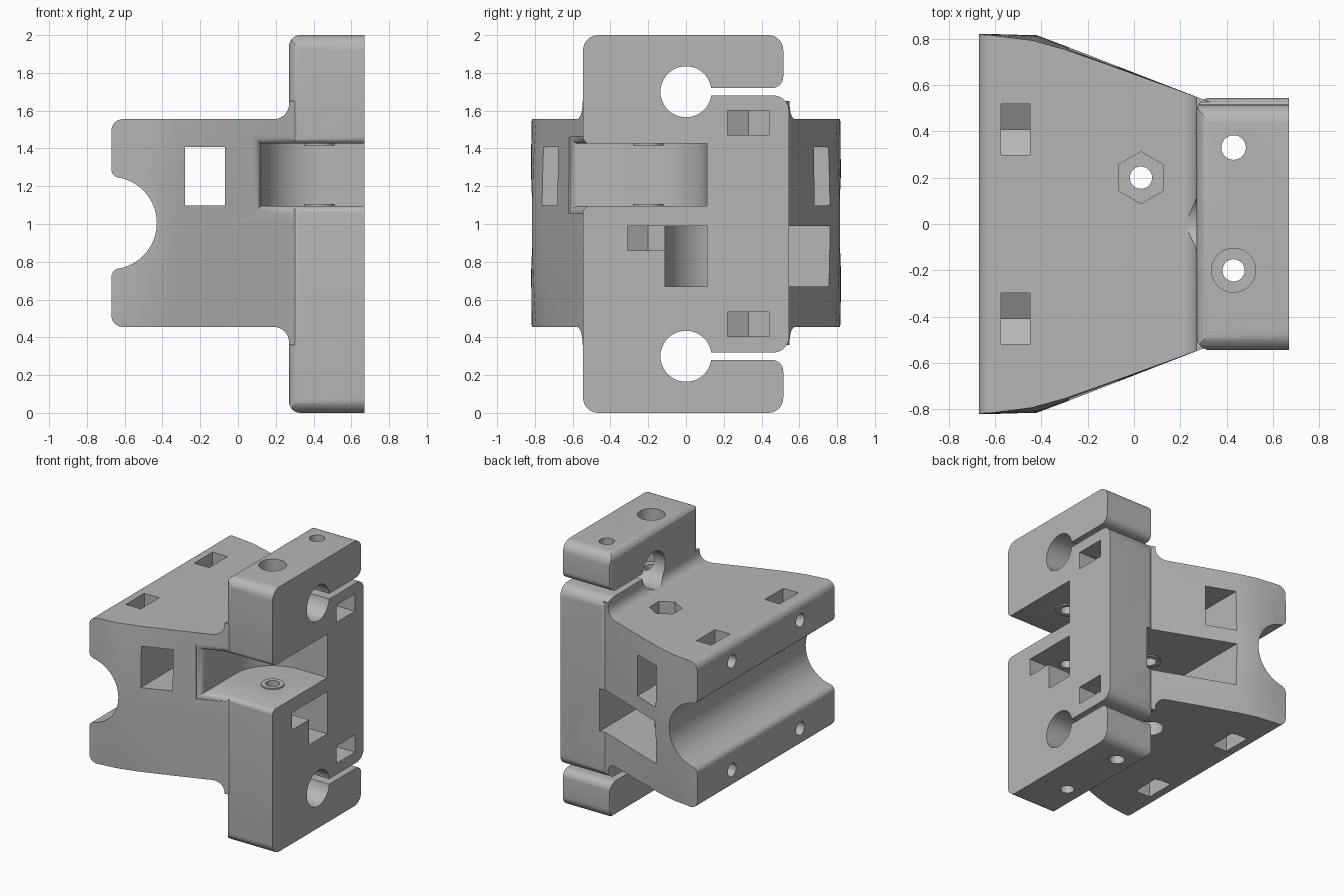
import bpy
import bmesh
from math import cos, sin, pi, radians
from mathutils import Vector

if "Cube" in bpy.data.objects:
    bpy.data.objects.remove(bpy.data.objects["Cube"], do_unlink=True)

grey = bpy.data.materials.new("light grey plastic")
grey.use_nodes = True
grey.diffuse_color = (0.47, 0.47, 0.47, 1)
grey.node_tree.nodes["Principled BSDF"].inputs["Base Color"].default_value = (0.47, 0.47, 0.47, 1)


# Helpers
def loft(name, rings):
    """Solid through equal-sized rings of 3D points."""
    bm = bmesh.new()
    loops = [[bm.verts.new(p) for p in ring] for ring in rings]
    n = len(loops[0])
    for a, b in zip(loops, loops[1:]):
        for i in range(n):
            j = (i + 1) % n
            bm.faces.new((a[i], a[j], b[j], b[i]))
    bm.faces.new(loops[0])
    bm.faces.new(loops[-1])
    bmesh.ops.recalc_face_normals(bm, faces=bm.faces)
    mesh = bpy.data.meshes.new(name)
    bm.to_mesh(mesh)
    bm.free()
    mesh.materials.append(grey)
    ob = bpy.data.objects.new(name, mesh)
    bpy.context.collection.objects.link(ob)
    return ob


def prism(name, pts, axis, a, b):
    """Extrude a 2D outline along an axis from a to b."""
    place = {"x": lambda p, t: (t, p[0], p[1]),
             "y": lambda p, t: (p[0], t, p[1]),
             "z": lambda p, t: (p[0], p[1], t)}[axis]
    return loft(name, [[place(p, t) for p in pts] for t in (a, b)])


def arc(cx, cy, r, start, end, n=24):
    return [(cx + r * cos(radians(start + (end - start) * i / n)),
             cy + r * sin(radians(start + (end - start) * i / n))) for i in range(n + 1)]


def circle(cx, cy, r, n=48):
    return arc(cx, cy, r, 0, 360, n)[:-1]


def rounded(corners, n=8):
    """Outline from (u, v, radius) corners."""
    out = []
    for i, (u, v, r) in enumerate(corners):
        p = Vector((u, v))
        if r == 0:
            out.append((u, v))
            continue
        d1 = (Vector(corners[i - 1][:2]) - p).normalized()
        d2 = (Vector(corners[(i + 1) % len(corners)][:2]) - p).normalized()
        half = d1.angle(d2) / 2
        bis = (d1 + d2).normalized()
        centre = p + bis * (r / sin(half))
        sweep = pi / 2 - half
        side = Vector((-bis.y, bis.x))
        if side.dot(d1) < 0:
            side = -side
        for k in range(n + 1):
            t = sweep * (1 - 2 * k / n)
            q = centre - bis * (r * cos(t)) + side * (r * sin(t))
            out.append((q.x, q.y))
    return out


def combine(target, tool, operation):
    mod = target.modifiers.new("join", "BOOLEAN")
    mod.operation, mod.object, mod.solver = operation, tool, "EXACT"
    graph = bpy.context.evaluated_depsgraph_get()
    mesh = bpy.data.meshes.new_from_object(target.evaluated_get(graph))
    target.modifiers.clear()
    target.data = mesh
    bpy.data.objects.remove(tool, do_unlink=True)


def cut(pts, axis, a, b):
    combine(bracket, prism("cutter", pts, axis, a, b), "DIFFERENCE")


MID = 1.005

# Clamp plate: side outline with two split clamps
lower = [(-.545, 0, .08), (.515, 0, .08), (.515, .28, .06), (.09, .28, 0),
         (.09, .32, 0), (.545, .32, .08)]
upper = [(y, 2 - z, r) for y, z, r in reversed(lower)]
bracket = prism("carriage_bracket", rounded(lower + upper), "x", .27, .67)
plan = rounded([(.27, -.545, .06), (.8, -.545, 0), (.8, .545, 0), (.27, .545, .06)])
combine(bracket, prism("plate_plan", plan, "z", -.1, 2.1), "INTERSECT")

# Tapered body, its flanks bulging slightly at mid height
edge_flank = [(-.7, .82), (-.63, .812), (-.45, .785), (-.3, .748), (-.1, .68), (.28, .545), (.4, .5)]
mid_flank = [(-.7, .82), (-.55, .82), (-.42, .815), (-.3, .77), (-.1, .692), (.28, .545), (.4, .5)]
rings = []
for k in range(-6, 7):
    t = 1 - (k / 6) ** 2
    side = [(a[0] + (b[0] - a[0]) * t, a[1] + (b[1] - a[1]) * t)
            for a, b in zip(edge_flank, mid_flank)]
    z = MID + .645 * k / 6
    rings.append([(x, y, z) for x, y in side] + [(x, -y, z) for x, y in reversed(side)])
combine(bracket, loft("tapered_body", rings), "UNION")

# Front silhouette with rounded corners and the half-round groove
groove = [(x, z, 0) for x, z in arc(-.675, MID, .245, -77, 77)]
front = [(-.67, MID - .245, .045), (-.67, .455, .06), (.27, .455, .08), (.27, 0, .06),
         (.672, 0, 0), (.672, 2, 0), (.27, 2, .06), (.27, 1.555, .08),
         (-.67, 1.555, .06), (-.67, MID + .245, .045)]
outline = rounded(front + groove[::-1])
combine(bracket, prism("silhouette", outline, "y", -1, 1), "INTERSECT")

# Rod sockets in the clamps
for z in (.3, 1.7):
    cut(circle(0, z, .135), "x", .1, .9)

# Front pulley pocket, then its rounded mouth
cut([(.9, .11)] + arc(.43, -.2, .31, 90, 180) + [(.12, -1), (.9, -1)], "z", 1.095, 1.425)


def flank_y(x):
    return -.545 - max(0, .27 - x) * .37


rings = []
for k in range(7):
    t = k / 6 * pi / 2
    e, d = .04 * (1 - cos(t)) - .002, .04 * (1 - sin(t))
    ring = [(x, flank_y(x) + d, z) for z, xs in
            ((1.095 - e, (.12 - e, .27, .8)), (1.425 + e, (.8, .27, .12 - e))) for x in xs]
    rings.append(ring)
rings.insert(0, [(x, -.3, z) for x, y, z in rings[0]])
rings.append([(x, -1, z) for x, y, z in rings[-1]])
combine(bracket, loft("pocket_mouth", rings), "DIFFERENCE")

# Rear pulley pocket with its belt window
cut([(.9, -.11)] + arc(.03, .2, .31, 270, 180) +
    [(-.28, 1), (.34, 1), (.34, .11), (.9, .11)], "z", .67, .99)

# Square belt passage through the body
cut([(-.28, 1.098), (-.07, 1.098), (-.07, 1.408), (-.28, 1.408)], "y", -1, 1)

# Washer bosses around the pulley bolts
for x, y, levels in ((.43, -.2, (1.095, 1.425)), (.03, .2, (.67, .99))):
    for z in levels:
        combine(bracket, prism("washer_boss", circle(x, y, .08), "z", z - .01, z + .01), "UNION")

# Bolt holes, counterbores and the top nut recess
for x, y, r in ((.43, -.2, .048), (.43, .33, .053), (.03, .2, .048)):
    cut(circle(x, y, r, 32), "z", -.1, 2.1)
cut(circle(.43, -.2, .095), "z", 1.6, 2.1)
cut(circle(.03, .2, .095), "z", .3, .56)
cut(arc(.03, .2, .112, 30, 330, 5), "z", 1.45, 1.7)

# Nut slots entering from the plate face
for y, z in ((-.2, .86), (.33, 1.47), (.33, .405)):
    cut([(.9, y - .11), (.366, y - .11), (.303, y), (.366, y + .11), (.9, y + .11)],
        "z", z, z + .13)

# Groove clamp bolts and their nut slots, above and below
for s in (-1, 1):
    for y in (-.408, .408):
        slot = [(y - .11, .7), (y - .11, .342), (y, .278), (y + .11, .342), (y + .11, .7)]
        cut([(u, MID + s * v) for u, v in slot], "x", -.575, -.45)
        cut(circle(y, MID + s * .41, .05, 32), "x", -.8, -.36)

# Smooth shading with crisp edges
bpy.ops.object.select_all(action="DESELECT")
bracket.select_set(True)
bpy.context.view_layer.objects.active = bracket
bpy.ops.object.shade_smooth_by_angle(angle=radians(28))
